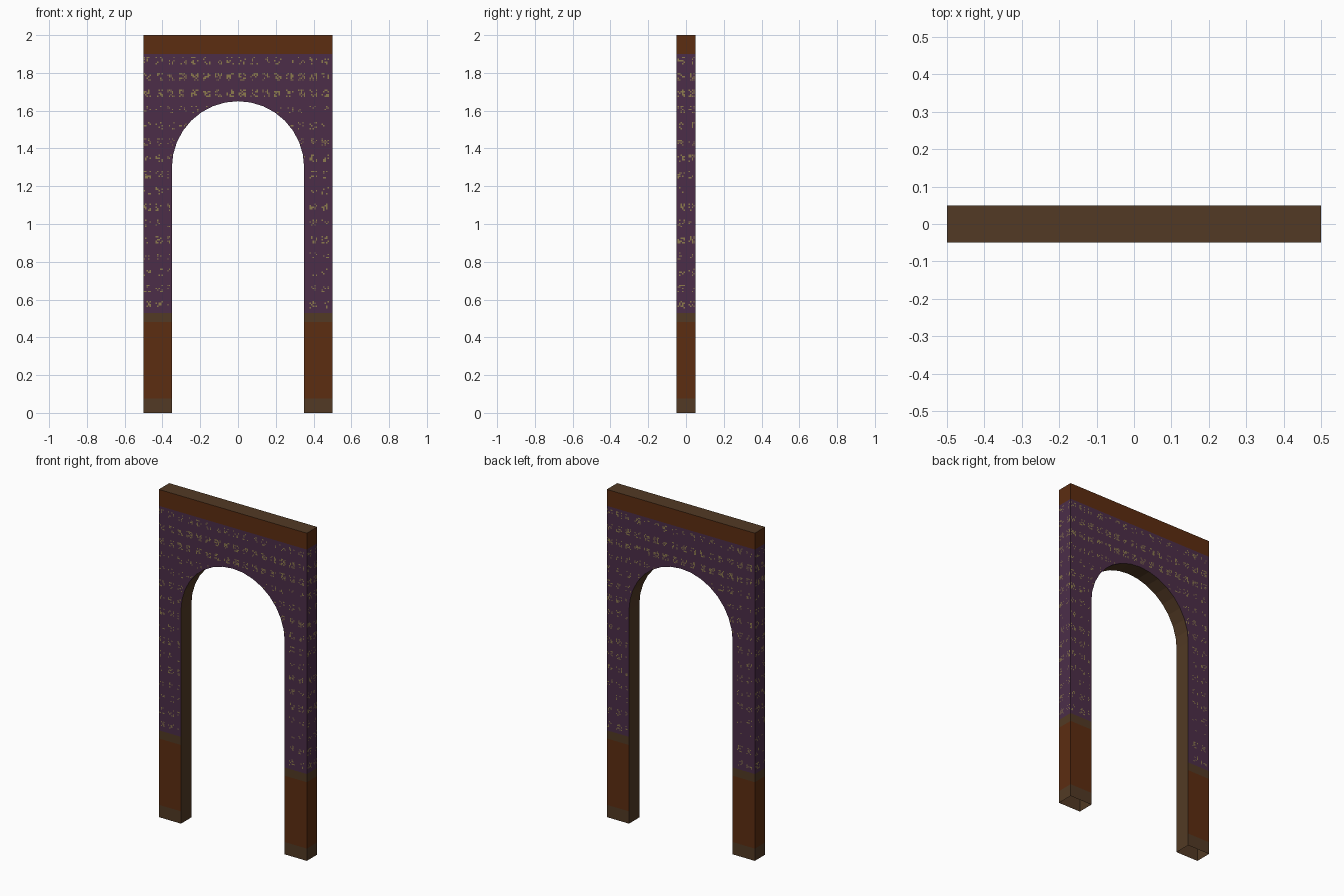
import bpy, bmesh, math, random

if "Cube" in bpy.data.objects:
    bpy.data.objects.remove(bpy.data.objects["Cube"])

random.seed(4)
HALF_W, HALF_D, TOP = 0.5, 0.05, 2.0
RAD, SPRING = 0.35, 1.3
PAPER_LOW, PAPER_HIGH = 0.53, 1.9


def material(name, rgb):
    m = bpy.data.materials.new(name)
    m.diffuse_color = (*rgb, 1)
    m.use_nodes = True
    m.node_tree.nodes["Principled BSDF"].inputs["Base Color"].default_value = m.diffuse_color
    return m


wood = material("dark brown trim", (0.084, 0.042, 0.018))
panel = material("rust brown panel", (0.107, 0.026, 0.0055))
paper = material("plum wallpaper", (0.072, 0.027, 0.066))
gold = material("dull gold pattern", (0.27, 0.20, 0.075))


def make_object(name, bm, mats):
    me = bpy.data.meshes.new(name)
    bm.to_mesh(me)
    bm.free()
    for m in mats:
        me.materials.append(m)
    ob = bpy.data.objects.new(name, me)
    bpy.context.collection.objects.link(ob)
    return ob


# Arched wall: front face in quads, extruded through its depth
bm = bmesh.new()


def quad(*pts):
    bm.faces.new([bm.verts.new((x, -HALF_D, z)) for x, z in pts])


levels = [0, 0.075, 0.48, PAPER_LOW, SPRING, PAPER_HIGH, TOP]
for a, b in zip(levels, levels[1:]):
    for x0, x1 in ((-HALF_W, -RAD), (RAD, HALF_W)):
        quad((x0, a), (x1, a), (x1, b), (x0, b))
SEG = 16
arc = [(-RAD * math.cos(math.pi * i / SEG), SPRING + RAD * math.sin(math.pi * i / SEG))
       for i in range(SEG + 1)]
for p, q in zip(arc, arc[1:]):
    quad(p, q, (q[0], PAPER_HIGH), (p[0], PAPER_HIGH))
    quad((p[0], PAPER_HIGH), (q[0], PAPER_HIGH), (q[0], TOP), (p[0], TOP))
bmesh.ops.remove_doubles(bm, verts=bm.verts[:], dist=1e-5)
res = bmesh.ops.extrude_face_region(bm, geom=bm.faces[:], use_keep_orig=True)
bmesh.ops.translate(bm, vec=(0, 2 * HALF_D, 0),
                    verts=[v for v in res["geom"] if isinstance(v, bmesh.types.BMVert)])
bmesh.ops.recalc_face_normals(bm, faces=bm.faces[:])
# The feet are open underneath
bmesh.ops.delete(bm, geom=[f for f in bm.faces if f.calc_center_median().z < 0.001],
                 context='FACES_ONLY')

# Colours by height; the top and the inside of the arch are trim
for f in bm.faces:
    f.normal_update()
    c = f.calc_center_median()
    if abs(f.normal.y) < 0.5 and (abs(c.x) < 0.45 or f.normal.z > 0.5):
        f.material_index = 0
    elif c.z < 0.075 or 0.48 < c.z < PAPER_LOW:
        f.material_index = 0
    elif c.z < 0.48 or c.z > PAPER_HIGH:
        f.material_index = 1
    else:
        f.material_index = 2
make_object("arched_wall", bm, [wood, panel, paper])

# Wallpaper pattern: rows of little speckled motifs just proud of the wall
ROWS = [.22, .42, .42, .22, .18, .3, .3, .3, .16, .3, .22, .32, .18, .16, .3, .32]
STEP, W, H, OFF = 0.008, 0.0035, 0.0035, 0.0008


def in_opening(x, z):
    m = 0.006
    return abs(x) < RAD + m if z < SPRING else math.hypot(x, z - SPRING) < RAD + m


def pattern(name, columns, limit, place, has_arch):
    bm = bmesh.new()
    for r, chance in enumerate(ROWS):
        for cu in columns:
            for i in range(-2, 3):
                for j in range(-2, 3):
                    u, z = cu + i * STEP, 1.865 - 0.0862 * r + j * STEP
                    if random.random() > chance or abs(u) > limit - W:
                        continue
                    if has_arch and in_opening(u, z):
                        continue
                    bm.faces.new([bm.verts.new(place(u + a * W, z + b * H))
                                  for a, b in ((-1, -1), (1, -1), (1, 1), (-1, 1))])
    make_object(name, bm, [gold])


cols = [-0.48 + 0.0628 * k for k in range(16)]
side_cols = [-0.025, 0.034]
pattern("front_pattern", cols, HALF_W, lambda u, z: (u, -HALF_D - OFF, z), True)
pattern("back_pattern", cols, HALF_W, lambda u, z: (-u, HALF_D + OFF, z), True)
pattern("right_pattern", side_cols, HALF_D, lambda u, z: (HALF_W + OFF, u, z), False)
pattern("left_pattern", side_cols, HALF_D, lambda u, z: (-HALF_W - OFF, -u, z), False)
